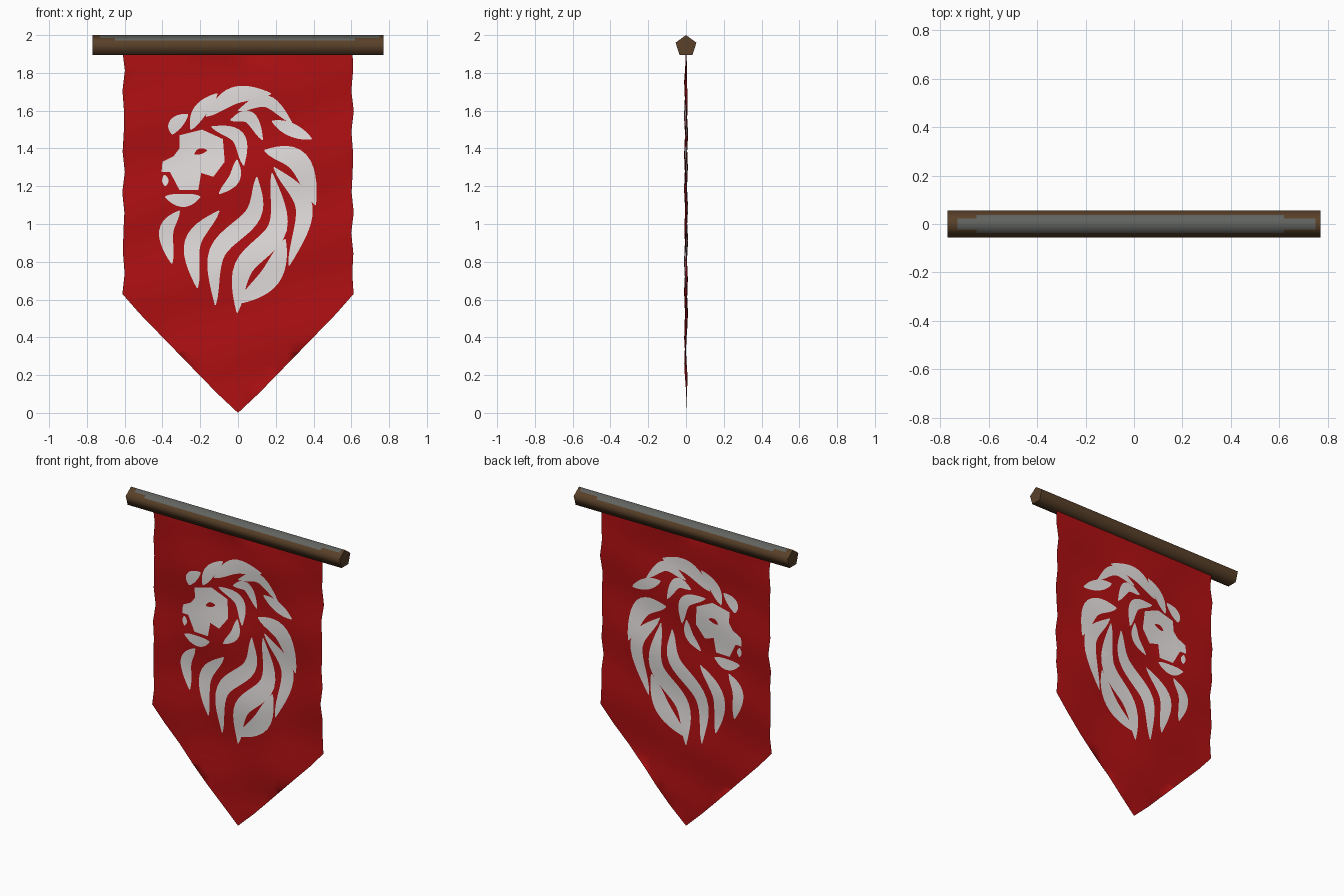
import bpy, bmesh, math
from mathutils import Vector
from mathutils.geometry import delaunay_2d_cdt

if "Cube" in bpy.data.objects:
    bpy.data.objects.remove(bpy.data.objects["Cube"])


def material(name, rgb):
    m = bpy.data.materials.new(name)
    m.diffuse_color = (*rgb, 1)
    m.use_nodes = True
    m.node_tree.nodes["Principled BSDF"].inputs["Base Color"].default_value = m.diffuse_color
    return m


RED = material("red cloth", (0.43, 0.005, 0.006))
WHITE = material("white emblem", (0.78, 0.74, 0.74))
BROWN = material("brown wood", (0.10, 0.052, 0.022))
GREY = material("grey worn wood", (0.12, 0.125, 0.115))


def add_object(name, me, mats):
    for m in mats:
        me.materials.append(m)
    bpy.context.collection.objects.link(bpy.data.objects.new(name, me))


def catmull(p, steps=7):
    """Smooth line through points."""
    p = [2 * p[0] - p[1]] + p + [2 * p[-1] - p[-2]]
    out = []
    for a, b, c, d in zip(p, p[1:], p[2:], p[3:]):
        for k in range(steps):
            t = k / steps
            out.append(0.5 * (2 * b + (c - a) * t + (2 * a - 5 * b + 4 * c - d) * t * t
                              + (3 * b - a - 3 * c + d) * t ** 3))
    return out + [p[-2]]


def lock(width, *spine):
    """Outline of a curved strand of mane that tapers at both ends."""
    line = catmull([Vector(q) for q in spine])
    last = len(line) - 1
    left, right = [], []
    for i, q in enumerate(line):
        d = (line[min(i + 1, last)] - line[max(i - 1, 0)]).normalized()
        taper = max(0.0, math.sin(math.pi * i / last)) ** 0.7
        n = Vector((-d.y, d.x)) * max(width * taper, 0.003)
        left.append(q + n)
        right.append(q - n)
    return left + right[::-1]


def inside(p, poly):
    hit = False
    for a, b in zip(poly, poly[1:] + poly[:1]):
        if (a[1] > p[1]) != (b[1] > p[1]):
            if p[0] < (b[0] - a[0]) * (p[1] - a[1]) / (b[1] - a[1]) + a[0]:
                hit = not hit
    return hit


def side_edge(s):
    """One uneven side of the cloth, running from the top to the pointed foot."""
    edge = []
    for i in range(19):
        z = 1.92 - 1.29 * i / 12 if i < 12 else 0.63 * (18 - i) / 6
        x = 0.606 + 0.007 * math.sin(24 * z + s) if i < 12 else 0.612 * z / 0.63
        if 12 < i < 18:
            x += 0.01
        edge.append(Vector((s * x, z)))
    return edge


outline = side_edge(-1) + side_edge(1)[-2::-1]

# Emblem: animal head in profile with a flowing mane
head = [Vector(q) for q in (
    (-.31, 1.47), (-.19, 1.5), (-.08, 1.45), (-.07, 1.33), (-.13, 1.25), (-.195, 1.27),
    (-.21, 1.18), (-.31, 1.18), (-.36, 1.275), (-.405, 1.275), (-.4, 1.33), (-.34, 1.36),
    (-.31, 1.4))]
eye = lock(.015, (-.23, 1.37), (-.2, 1.385), (-.165, 1.39))
strands = [
    (.035, (-.35, 1.475), (-.33, 1.53), (-.265, 1.58)),
    (.036, (-.25, 1.5), (-.2, 1.6), (-.11, 1.69)),
    (.045, (-.17, 1.57), (-.02, 1.68), (.175, 1.69)),
    (.032, (0, 1.6), (.15, 1.65), (.285, 1.535)),
    (.035, (.18, 1.545), (.28, 1.5), (.39, 1.45)),
    (.032, (-.04, 1.55), (.06, 1.565), (.13, 1.445)),
    (.035, (-.14, 1.515), (0, 1.46), (.03, 1.31)),
    (.03, (-.005, 1.34), (-.02, 1.24), (-.1, 1.16)),
    (.056, (.14, 1.39), (.32, 1.33), (.41, 1.1)),
    (.045, (.19, 1.3), (.35, 1.09), (.27, .78)),
    (.048, (.1, 1.25), (.08, 1.05), (-.11, .85), (-.12, .57)),
    (.056, (.18, 1.27), (.21, .98), (.03, .77), (-.005, .53)),
    (.055, (.25, .92), (.17, .72), (0, .58)),
    (.043, (-.1, 1.07), (-.24, .9), (-.215, .66)),
    (.038, (-.31, 1.07), (-.38, .96), (-.35, .79)),
    (.035, (-.385, 1.145), (-.29, 1.125), (-.2, 1.145)),
    (.017, (-.39, 1.26), (-.385, 1.23), (-.385, 1.2)),
]
shapes = [head] + [lock(*s) for s in strands]

# Triangulate the cloth with the emblem cut into it
pts, edges = [], []
for loop in [outline, eye] + shapes:
    s, n = len(pts), len(loop)
    pts += loop
    edges += [(s + i, s + (i + 1) % n) for i in range(n)]
grid = [Vector((i * 0.065, j * 0.065)) for i in range(-9, 10) for j in range(1, 30)]
pts += [q for q in grid if inside(q, outline)]
verts, _, tris, *_ = delaunay_2d_cdt(pts, edges, [], 0, 1e-4)


def ripple(x, z):
    fade = min(1, z / 0.2, max(0, (1.95 - z) / 0.2))
    return 0.005 * fade * (math.sin(9 * x + 5 * z) + math.sin(14 * z - 4 * x))


keep, white = [], []
for t in tris:
    c = sum((verts[i] for i in t), Vector((0, 0))) / len(t)
    if inside(c, outline):
        keep.append(list(t))
        white.append(any(inside(c, s) for s in shapes) and not inside(c, eye))
me = bpy.data.meshes.new("banner_cloth")
me.from_pydata([(v.x, ripple(v.x, v.y), v.y) for v in verts], [], keep)
add_object("banner_cloth", me, (RED, WHITE))
for f, w in zip(me.polygons, white):
    f.material_index = int(w)
    f.use_smooth = True

# Five-sided hanging rod
R, L, CZ = 0.058, 0.77, 1.942
bm = bmesh.new()
ends = [[bm.verts.new((x, R * math.cos(a), CZ + R * math.sin(a)))
         for a in (math.radians(90 + 72 * i) for i in range(5))] for x in (-L, L)]
for i in range(5):
    j = (i + 1) % 5
    bm.faces.new((ends[0][i], ends[0][j], ends[1][j], ends[1][i]))
bm.faces.new(ends[0])
bm.faces.new(ends[1][::-1])
# worn patch along the top, narrower at the ends
cuts = [((0, y, 0), (0, 1, 0)) for y in (-.038, -.022, .022, .038)]
cuts += [((x, 0, 0), (1, 0, 0)) for x in (-.73, -.65, .62, .75)]
for co, no in cuts:
    bmesh.ops.bisect_plane(bm, geom=bm.verts[:] + bm.edges[:] + bm.faces[:],
                           plane_co=co, plane_no=no)
bmesh.ops.recalc_face_normals(bm, faces=bm.faces[:])
for f in bm.faces:
    f.smooth = True
    c = f.calc_center_median()
    half = 0.038 if -.65 < c.x < .62 else 0.022
    f.material_index = int(f.normal.z > 0.3 and abs(c.y) < half and -.73 < c.x < .75)
me = bpy.data.meshes.new("hanging_rod")
bm.to_mesh(me)
bm.free()
add_object("hanging_rod", me, (BROWN, GREY))
# round shading along the rod, flat end caps
normals = [None] * len(me.loops)
for f in me.polygons:
    for k in f.loop_indices:
        co = me.vertices[me.loops[k].vertex_index].co
        normals[k] = (f.normal.copy() if abs(f.normal.x) > 0.9
                      else Vector((0, co.y, co.z - CZ)).normalized())
me.normals_split_custom_set(normals)
